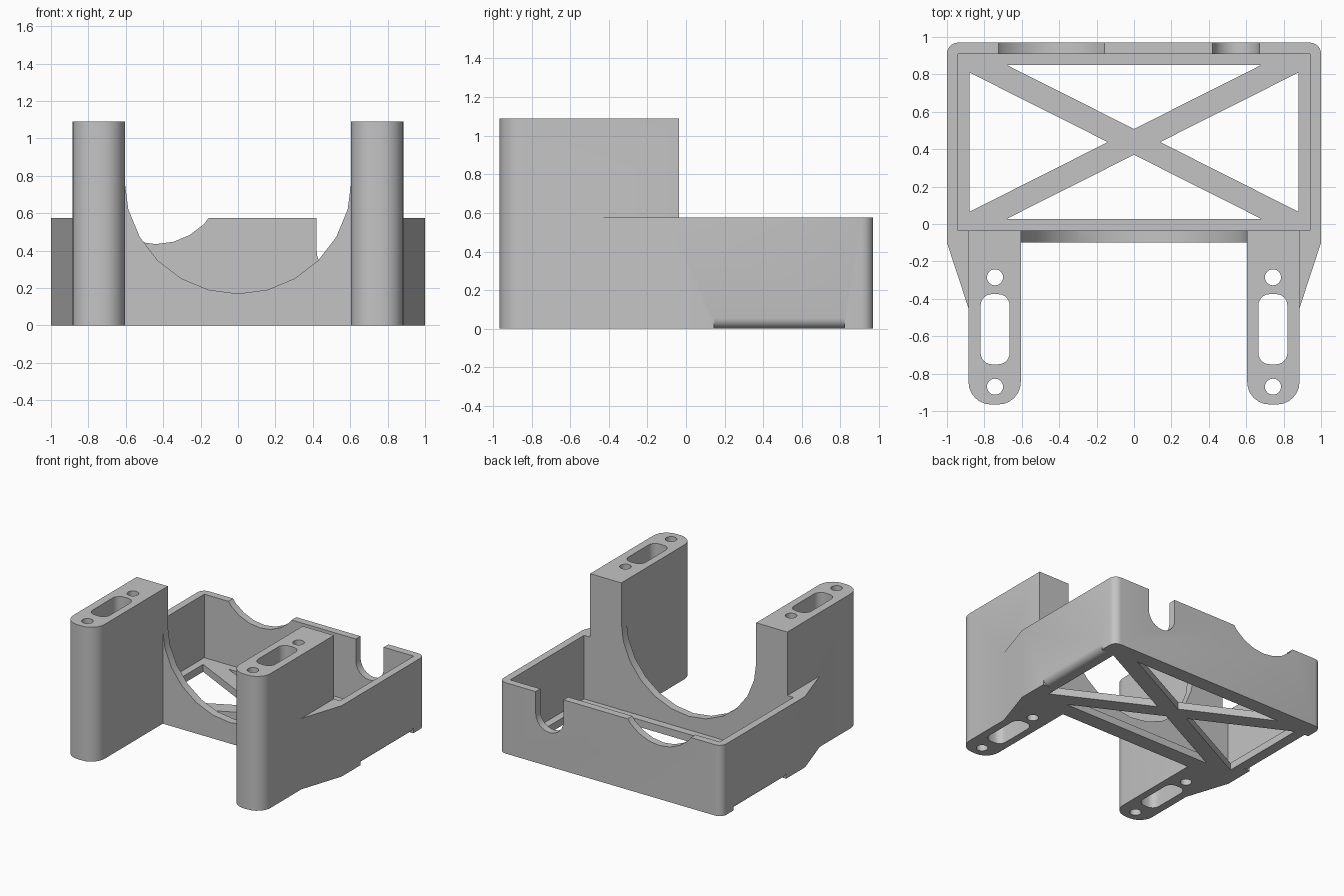
import bpy
import bmesh
from math import radians, cos, sin

cube = bpy.data.objects.get("Cube")
if cube:
    bpy.data.objects.remove(cube, do_unlink=True)

grey = bpy.data.materials.new("light_grey")
grey.use_nodes = True
colour = (0.55, 0.55, 0.55, 1)
grey.diffuse_color = colour
grey.node_tree.nodes["Principled BSDF"].inputs["Base Color"].default_value = colour


def arc(cx, cy, r, start, end, n=6):
    steps = [radians(start + (end - start) * i / n) for i in range(n + 1)]
    return [(cx + r * cos(t), cy + r * sin(t)) for t in steps]


def circle(cx, cy, r, n=24):
    return arc(cx, cy, r, 0, 360, n)[:-1]


def rect(x0, x1, y0, y1):
    return [(x0, y0), (x1, y0), (x1, y1), (x0, y1)]


def flip(points):
    return [(-x, y) for x, y in reversed(points)]


def prism(name, points, low, high, axis="z"):
    """Extrude an outline along z (points are x, y) or along y (points are x, z)."""
    place = (lambda p, d: (p[0], p[1], d)) if axis == "z" else (lambda p, d: (p[0], d, p[1]))
    bm = bmesh.new()
    bottom = [bm.verts.new(place(p, low)) for p in points]
    top = [bm.verts.new(place(p, high)) for p in points]
    bm.faces.new(bottom)
    bm.faces.new(top)
    for i in range(len(points)):
        j = (i + 1) % len(points)
        bm.faces.new((bottom[i], bottom[j], top[j], top[i]))
    bmesh.ops.recalc_face_normals(bm, faces=bm.faces)
    mesh = bpy.data.meshes.new(name)
    bm.to_mesh(mesh)
    bm.free()
    mesh.materials.append(grey)
    obj = bpy.data.objects.new(name, mesh)
    bpy.context.collection.objects.link(obj)
    return obj


def combine(body, other, operation):
    """Apply a boolean and discard the helper."""
    mod = body.modifiers.new("combine", "BOOLEAN")
    mod.operation = operation
    mod.solver = "EXACT"
    mod.object = other
    bpy.context.view_layer.objects.active = body
    bpy.ops.object.modifier_apply(modifier=mod.name)
    bpy.data.objects.remove(other, do_unlink=True)


def cut(points, low, high, axis="z"):
    combine(frame, prism("cutter", points, low, high, axis), "DIFFERENCE")


def add(name, points, low, high, axis="z"):
    combine(frame, prism(name, points, low, high, axis), "UNION")


# Tray with rounded rear corners and tapered webs reaching the towers
WALL_TOP = 0.575
half = [(0.7, -0.1), (0.7, -0.4), (0.885, -0.45), (1, -0.1)] + arc(0.94, 0.91, 0.06, 0, 90)
frame = prism("mounting_frame", half + flip(half), 0, WALL_TOP)
cut(rect(-0.94, 0.94, -0.035, 0.91), 0.06, 1)

# Front wall with its large round cradle
add("front_wall", rect(-0.65, 0.65, 0, 0.77), -0.1, -0.035, "y")
cut(circle(0, 0.777, 0.607), -0.2, 0.0, "y")

# Two towers with rounded fronts
tower = arc(0.725, -0.845, 0.12, 180, 270) + arc(0.765, -0.845, 0.12, 270, 360)
tower += [(0.885, -0.035), (0.605, -0.035)]
for side in (tower, flip(tower)):
    add("tower", side, 0, 1.09)

# Screw holes and slots through the towers
slot = (arc(0.725, -0.69, 0.06, 180, 270) + arc(0.76, -0.69, 0.06, 270, 360)
        + arc(0.76, -0.435, 0.06, 0, 90) + arc(0.725, -0.435, 0.06, 90, 180))
for outline in (slot, circle(0.743, -0.285, 0.043), circle(0.743, -0.87, 0.043)):
    for side in (outline, flip(outline)):
        cut(side, -0.1, 1.3)

# Triangular floor openings that leave a crossed brace
side_gap = [(0.88, 0.065), (0.88, 0.81), (0.14, 0.438)]
for gap in (side_gap, flip(side_gap),
            [(-0.68, 0.85), (0.68, 0.85), (0, 0.508)],
            [(-0.68, 0.028), (0.68, 0.028), (0, 0.37)]):
    cut(gap, -0.1, 0.2)

# Rear wall notches: shallow arc and deep U
cut(circle(-0.44, 0.8, 0.365), 0.88, 1.1, "y")
cut(arc(0.545, 0.4, 0.125, 180, 360, 12) + [(0.67, 0.8), (0.42, 0.8)], 0.88, 1.1, "y")

# Rounded lower edges along the sides
edge = arc(0.945, 0.055, 0.055, 0, -90) + [(0.945, -0.05), (1.05, -0.05), (1.05, 0.055)]
for side in (edge, flip(edge)):
    cut(side, 0.145, 0.82, "y")

# Smooth the curved walls, keep the corners crisp
bpy.ops.object.select_all(action="DESELECT")
frame.select_set(True)
bpy.context.view_layer.objects.active = frame
bpy.ops.object.shade_smooth_by_angle(angle=radians(30))
